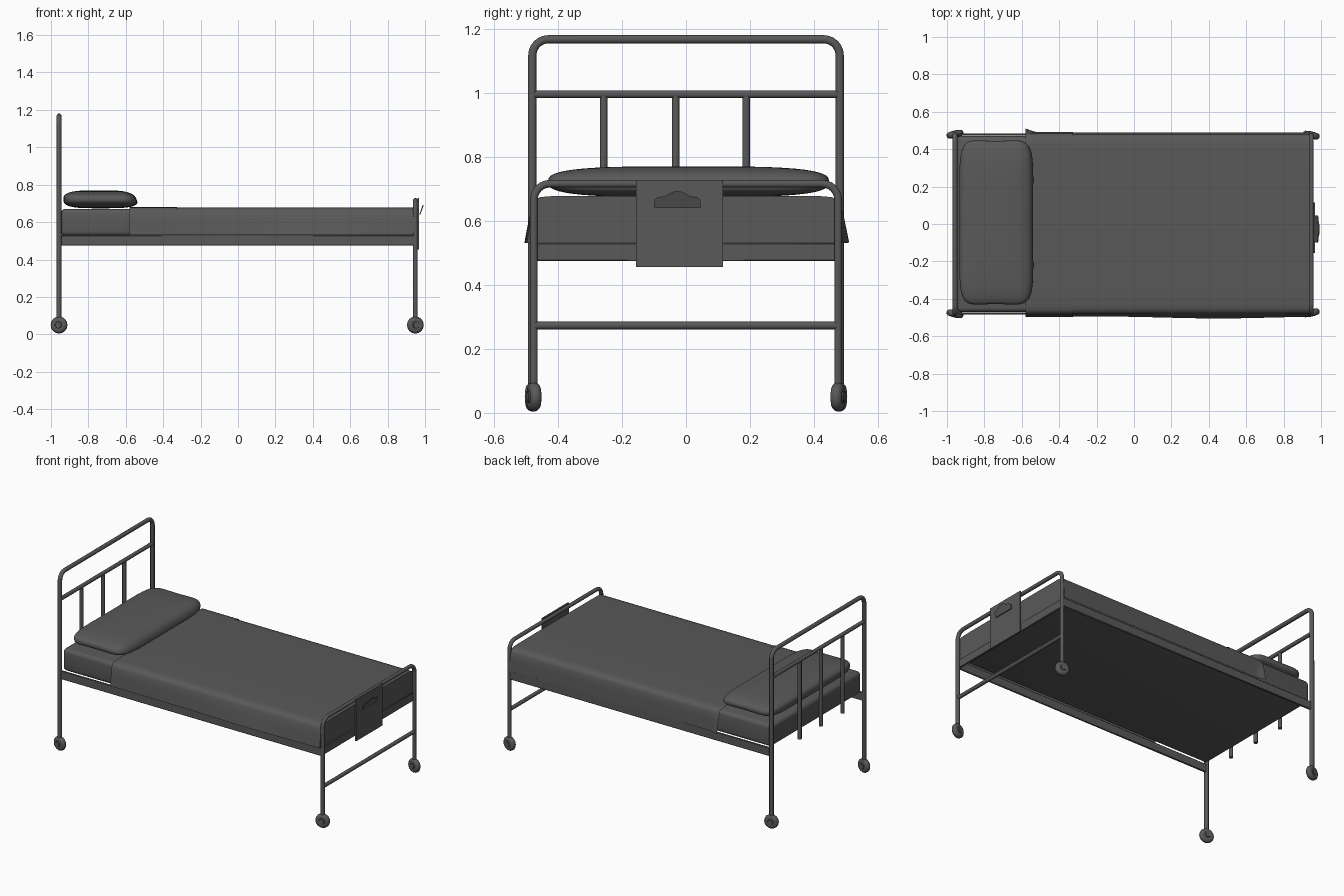
import bpy, bmesh, math
from mathutils import Matrix

if "Cube" in bpy.data.objects:
    bpy.data.objects.remove(bpy.data.objects["Cube"])


def activate(ob):
    bpy.ops.object.select_all(action='DESELECT')
    ob.select_set(True)
    bpy.context.view_layer.objects.active = ob


GREY = bpy.data.materials.new("dark_grey")
GREY.diffuse_color = (0.1, 0.1, 0.1, 1)
GREY.use_nodes = True
GREY.node_tree.nodes["Principled BSDF"].inputs["Base Color"].default_value = GREY.diffuse_color


def finish(bm, name, smooth=True):
    bmesh.ops.recalc_face_normals(bm, faces=bm.faces)
    me = bpy.data.meshes.new(name)
    bm.to_mesh(me)
    bm.free()
    me.materials.append(GREY)
    ob = bpy.data.objects.new(name, me)
    bpy.context.collection.objects.link(ob)
    if smooth:
        activate(ob)
        bpy.ops.object.shade_smooth_by_angle(angle=math.radians(40))
    return ob


def tube(name, pts, r):
    cu = bpy.data.curves.new(name, 'CURVE')
    cu.dimensions = '3D'
    cu.bevel_depth, cu.bevel_resolution, cu.use_fill_caps = r, 3, True
    cu.materials.append(GREY)
    sp = cu.splines.new('POLY')
    sp.points.add(len(pts) - 1)
    for p, co in zip(sp.points, pts):
        p.co = (*co, 1)
    ob = bpy.data.objects.new(name, cu)
    bpy.context.collection.objects.link(ob)
    activate(ob)
    bpy.ops.object.convert(target='MESH')
    bpy.ops.object.shade_smooth_by_angle(angle=math.radians(40))


def box(name, lo, hi, bevel=0, segs=3):
    bm = bmesh.new()
    bmesh.ops.create_cube(bm, size=1)
    for v in bm.verts:
        v.co = [(a + b) / 2 + c * (b - a) for a, b, c in zip(lo, hi, v.co)]
    if bevel:
        bmesh.ops.bevel(bm, geom=bm.edges[:], offset=bevel, segments=segs,
                        profile=0.5, affect='EDGES')
    return finish(bm, name)


def hoop(name, x, y, top, r):
    # inverted U of tube with rounded corners
    c = 0.05
    arc = [math.radians(a) for a in range(0, 91, 15)]
    right = [(x, y - c + c * math.cos(a), top - c + c * math.sin(a)) for a in arc]
    left = [(px, -py, pz) for px, py, pz in reversed(right)]
    tube(name, [(x, y, 0.08)] + right + left + [(x, -y, 0.08)], r)


# Head and foot tube frames
HX, FX, Y = -0.957, 0.948, 0.48
hoop("head_frame", HX, Y, 1.167, 0.0135)
hoop("foot_frame", FX, 0.475, 0.716, 0.0125)
tube("head_crossbar", [(HX, -Y, 0.995), (HX, Y, 0.995)], 0.0125)
tube("foot_crossbar", [(FX, -Y, 0.273), (FX, Y, 0.273)], 0.0125)
for i, y in enumerate((-0.257, -0.032, 0.188)):
    tube(f"head_spindle_{i}", [(HX, y, 0.48), (HX, y, 0.995)], 0.0125)

# Open rail frame, and the mattress resting on it
for s in (-1, 1):
    lo, hi = sorted((s * 0.472, s * 0.484))
    box(f"side_rail_{s}", (-0.953, lo, 0.474), (0.945, hi, 0.53), 0.003, 1)
box("foot_rail", (0.933, -0.475, 0.474), (0.945, 0.475, 0.53), 0.003, 1)
box("mattress", (-0.947, -0.471, 0.525), (0.936, 0.471, 0.671), 0.025, 4)


# Casters: rounded tyre with a raised hub
def caster(name, x, y, yaw):
    bm = bmesh.new()
    prof = [(0.0, 0.02), (0.016, 0.02), (0.018, 0.016), (0.026, 0.018), (0.037, 0.016),
            (0.044, 0.009), (0.046, 0.0)]
    prof += [(r, -w) for r, w in reversed(prof[:-1])]
    vs = [bm.verts.new((r, w, 0)) for r, w in prof]
    es = [bm.edges.new(p) for p in zip(vs, vs[1:])]
    bmesh.ops.spin(bm, geom=vs + es, cent=(0, 0, 0), axis=(0, 1, 0), angle=math.tau,
                   steps=16, use_merge=True)
    bmesh.ops.remove_doubles(bm, verts=bm.verts, dist=1e-5)
    ob = finish(bm, name)
    ob.location = (x, y, 0.05)
    ob.rotation_euler.z = yaw


for s in (-1, 1):
    caster(f"head_caster_{s}", HX, s * Y, s * 0.22)
    caster(f"foot_caster_{s}", FX, s * 0.475, -s * 0.22)


# Draped sheet and its folded-over top
def drape(name, x0, x1, off, hem, flare, close):
    half = [(0.0, 0.678), (0.25, 0.678), (0.42, 0.677), (0.455, 0.674), (0.472, 0.665),
            (0.480, 0.648), (0.484, 0.61), (0.487, 0.57), (0.489, hem)]
    bm = bmesh.new()
    rows, n = [], 24
    for i in range(n + 1):
        x = x0 + (x1 - x0) * i / n
        row = []
        for s, pts in ((-1, half[::-1]), (1, half[1:])):
            for y, z in pts:
                t = max(0, (0.65 - z) / 0.12)
                yy = y + off + flare(x, s) * t if y else 0
                row.append(bm.verts.new((x, s * yy, z + (off if z > 0.6 else 0))))
        rows.append(row)
    for a, b in zip(rows, rows[1:]):
        for j in range(len(a) - 1):
            bm.faces.new((a[j], a[j + 1], b[j + 1], b[j]))
    if close:
        bm.faces.new(rows[-1])
    return finish(bm, name)


def flare(x, s):
    if s < 0:
        return 0.004 + 0.012 * math.exp(-((x - 0.45) / 0.4) ** 2)
    return 0.018 * math.exp(-((x + 0.58) / 0.03) ** 2)


drape("bed_sheet", -0.575, 0.94, 0, 0.53, flare, True)
drape("sheet_fold", -0.58, -0.325, 0.003, 0.532, flare, False)

# Pillow: a boxy superellipsoid with slightly drawn-out corners
sgn = lambda v, e: math.copysign(abs(v) ** e, v)
bm = bmesh.new()
bmesh.ops.create_uvsphere(bm, u_segments=48, v_segments=24, radius=1)
for v in bm.verts:
    x, y, z = v.co
    r = math.hypot(x, y)
    cx, cy = (x / r, y / r) if r > 1e-6 else (0, 0)
    k = r ** 0.55
    px, py = k * sgn(cx, 0.3), k * sgn(cy, 0.3)
    pz = sgn(z, 0.7)
    lean = 0.02 * max(px, 0) * -pz
    pinch = 1 + 0.02 * (abs(px * py) - 0.5)
    v.co = (-0.738 + 0.196 * px * pinch + lean, 0.008 + 0.44 * py * pinch, 0.722 + 0.048 * pz)
finish(bm, "pillow")

# Chart board hung on the foot rail, with its clip
box("chart_board", (0.959, -0.156, 0.455), (0.969, 0.116, 0.728))
outline = [(-0.072, 0), (-0.072, 0.025), (-0.062, 0.034), (-0.04, 0.036), (-0.027, 0.045), (-0.012, 0.051)]
outline += [(-y, z) for y, z in reversed(outline)]
bm = bmesh.new()
f = bm.faces.new([bm.verts.new((0.969 + 0.35 * z, y - 0.027, 0.64 + z)) for y, z in outline])
ext = bmesh.ops.extrude_face_region(bm, geom=[f])
for v in ext["geom"]:
    if isinstance(v, bmesh.types.BMVert):
        v.co.x += 0.006
finish(bm, "board_clip", False)
